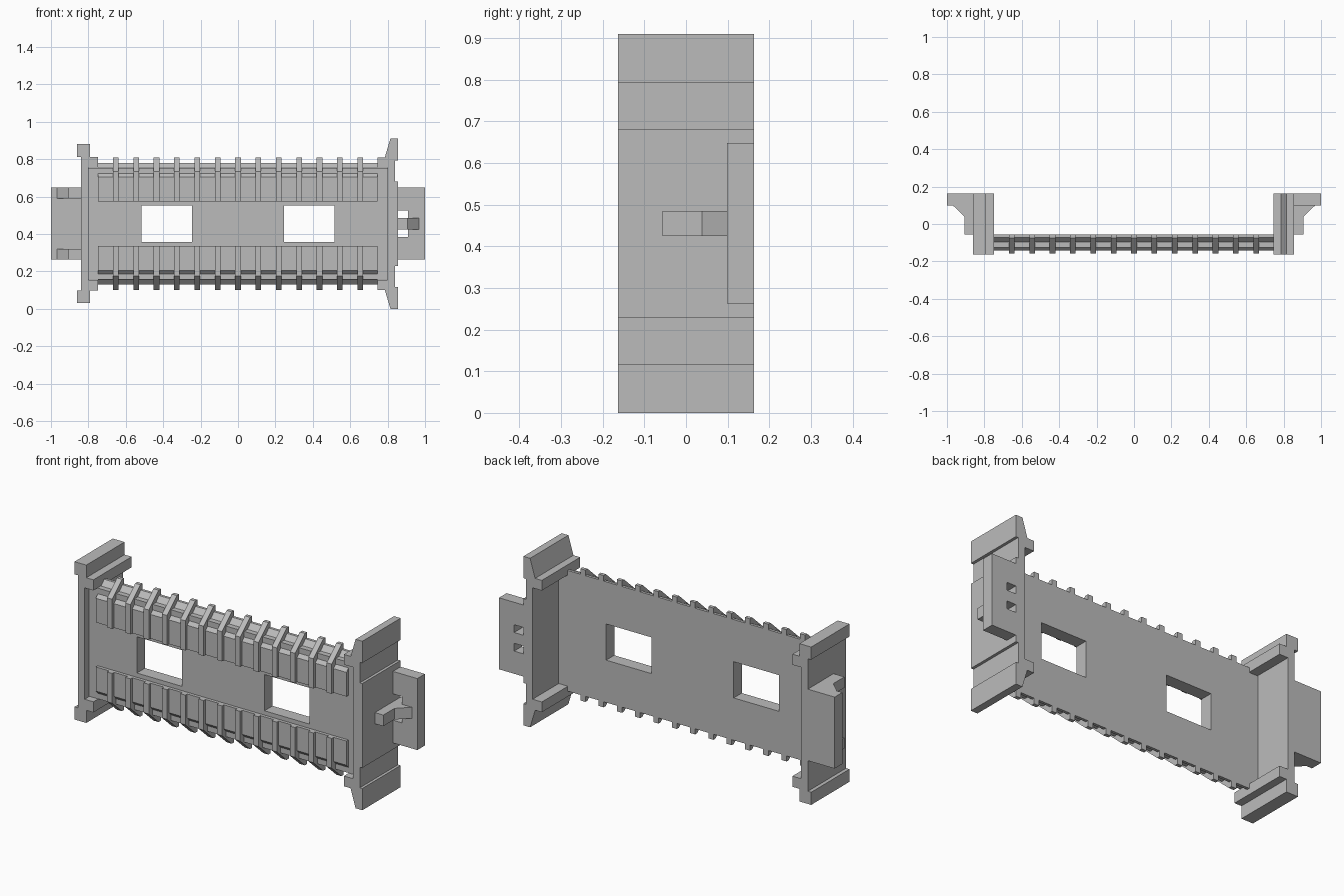
import bpy
import bmesh
from mathutils import Vector

cube = bpy.data.objects.get("Cube")
if cube:
    bpy.data.objects.remove(cube, do_unlink=True)

grey = bpy.data.materials.new("plain_grey")
grey.use_nodes = True
COLOUR = (0.5, 0.5, 0.5, 1)
grey.diffuse_color = COLOUR
grey.node_tree.nodes["Principled BSDF"].inputs["Base Color"].default_value = COLOUR

MID = 0.455                # mirror height
FRONT, BACK = -0.163, 0.163
PLATE_BACK = -0.056
TAB_FRONT = 0.098


def prism(name, outline, axis, start, end):
    """Extrude a 2D outline along an axis; outline is in the other two axes, in order."""
    bm = bmesh.new()

    def place(p, t):
        co = list(p)
        co.insert("xyz".index(axis), t)
        return Vector(co)

    face = bm.faces.new([bm.verts.new(place(p, start)) for p in outline])
    ext = bmesh.ops.extrude_face_region(bm, geom=[face])["geom"]
    shift = place((0, 0), end - start)
    bmesh.ops.translate(bm, vec=shift, verts=[v for v in ext if isinstance(v, bmesh.types.BMVert)])
    bmesh.ops.recalc_face_normals(bm, faces=bm.faces)
    mesh = bpy.data.meshes.new(name)
    bm.to_mesh(mesh)
    bm.free()
    mesh.materials.append(grey)
    obj = bpy.data.objects.new(name, mesh)
    bpy.context.collection.objects.link(obj)
    return obj


def box(name, x, y, z):
    outline = [(x[0], z[0]), (x[1], z[0]), (x[1], z[1]), (x[0], z[1])]
    return prism(name, outline, "y", *y)


def cut(target, cutter):
    mod = target.modifiers.new("opening", "BOOLEAN")
    mod.operation = "DIFFERENCE"
    mod.solver = "EXACT"
    mod.object = cutter
    bpy.context.view_layer.objects.active = target
    bpy.ops.object.modifier_apply(modifier=mod.name)
    bpy.data.objects.remove(cutter, do_unlink=True)


def flip(outline):
    """Mirror an outline whose second coordinate is height."""
    return [(a, 2 * MID - z) for a, z in outline]


# Central plate with two windows
plate = box("main_plate", (-0.81, 0.81), (-0.125, PLATE_BACK), (0.157, 0.753))
for x in (-0.38, 0.38):
    cut(plate, box("window_cutter", (x - 0.135, x + 0.135), (-0.3, 0.1), (0.358, 0.553)))

# Chamfered rails and the ribs that stand proud of them
rail = [(PLATE_BACK, 0.575), (PLATE_BACK, 0.78), (-0.071, 0.78), (-0.142, 0.705), (-0.142, 0.575)]
rib = [(PLATE_BACK, 0.575), (PLATE_BACK, 0.81), (-0.075, 0.81), (FRONT + 0.005, 0.735), (FRONT + 0.005, 0.575)]
for level, change in (("upper", list), ("lower", flip)):
    prism(level + "_rail", change(rail), "x", -0.748, 0.746)
    for i in range(-6, 7):
        x = i * 0.109
        prism(level + "_rib", change(rib), "x", x - 0.015, x + 0.015)

# Right end wall (-x) with square rims and inner lips
box("right_end_wall", (-0.84, -0.80), (FRONT, BACK), (0.09, 0.82))
for level, change in (("upper", list), ("lower", flip)):
    rim = [(-0.86, 0.812), (-0.79, 0.812), (-0.79, 0.88), (-0.86, 0.88)]
    lip = [(-0.81, 0.755), (-0.748, 0.755), (-0.748, 0.812), (-0.81, 0.812)]
    prism("right_" + level + "_rim", change(rim), "y", FRONT, BACK)
    prism("right_" + level + "_lip", change(lip), "y", FRONT, BACK)

# Left end wall (+x), one stepped profile with flared rims
half = [(0.80, MID), (0.80, 0.755), (0.745, 0.755), (0.745, 0.81), (0.785, 0.81), (0.815, 0.91),
        (0.855, 0.91), (0.855, 0.793), (0.84, 0.793), (0.84, 0.682), (0.855, 0.682), (0.855, MID)]
prism("left_end_wall", half + flip(half)[-2:0:-1], "y", FRONT, BACK)

# Mounting tabs
box("right_tab", (-1, -0.83), (TAB_FRONT, BACK), (0.263, 0.648))
left_tab = box("left_tab", (0.845, 1), (TAB_FRONT, BACK), (0.263, 0.648))
for z in (0.385, 0.485):
    cut(left_tab, box("slot_cutter", (0.855, 0.91), (0, 0.3), (z, z + 0.042)))

# Gussets under the tabs
gusset = [(0.835, PLATE_BACK), (0.905, PLATE_BACK), (0.905, 0.038), (0.967, TAB_FRONT), (0.835, TAB_FRONT)]
mirrored = [(-x, y) for x, y in gusset]
prism("left_gusset", gusset, "z", 0.425, 0.485)
prism("right_lower_gusset", mirrored, "z", 0.263, 0.32)
prism("right_upper_gusset", mirrored, "z", 0.59, 0.648)
